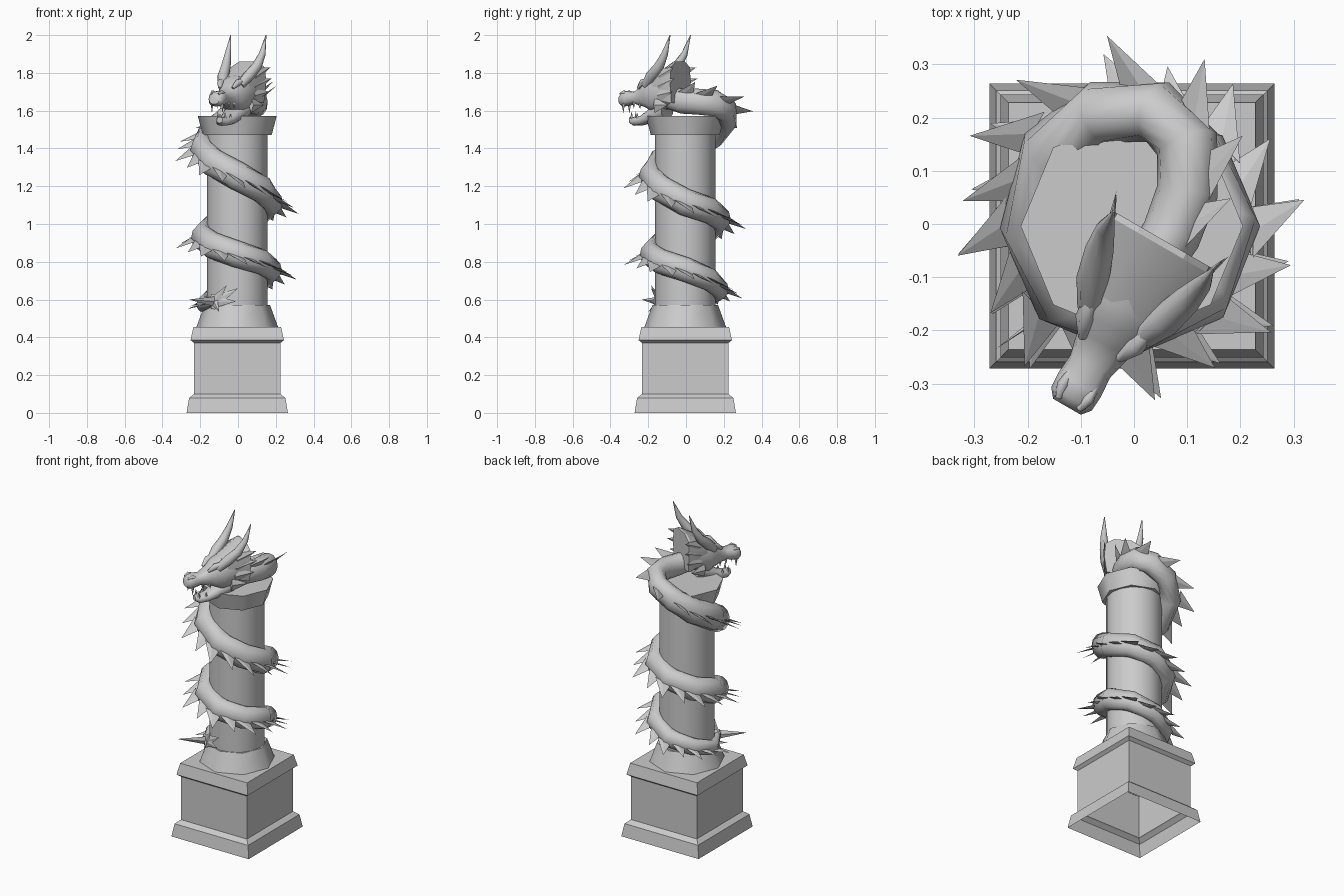
import bpy, bmesh, math
from mathutils import Vector

cube = bpy.data.objects.get("Cube")
if cube:
    bpy.data.objects.remove(cube)

stone = bpy.data.materials.new("grey_stone")
stone.use_nodes = True
GREY = (0.6, 0.6, 0.6, 1)
stone.diffuse_color = GREY
stone.node_tree.nodes["Principled BSDF"].inputs["Base Color"].default_value = GREY
UP = Vector((0, 0, 1))
AXIS = -0.004  # x and y of the column's axis


def finish(name, bm, smooth=35):
    """Turn a bmesh into a named object, smooth below the given angle."""
    bmesh.ops.recalc_face_normals(bm, faces=bm.faces)
    me = bpy.data.meshes.new(name)
    bm.to_mesh(me)
    bm.free()
    me.materials.append(stone)
    if smooth:
        for p in me.polygons:
            p.use_smooth = True
        me.set_sharp_from_angle(angle=math.radians(smooth))
    ob = bpy.data.objects.new(name, me)
    bpy.context.collection.objects.link(ob)


def loft(name, rings, caps=(True, True), smooth=35):
    """Skin a list of equal-length point rings."""
    bm = bmesh.new()
    vs = [[bm.verts.new(p) for p in ring] for ring in rings]
    n = len(vs[0])
    for a, b in zip(vs, vs[1:]):
        for i in range(n):
            j = (i + 1) % n
            bm.faces.new((a[i], a[j], b[j], b[i]))
    if caps[0]:
        bm.faces.new(vs[0])
    if caps[1]:
        bm.faces.new(vs[-1])
    finish(name, bm, smooth)


def polar(r, a, z):
    """Point at radius r and angle a around the column's axis."""
    return Vector((AXIS + r * math.cos(a), AXIS + r * math.sin(a), z))


def stack(name, n, profile, turn=0, caps=(False, True), smooth=35):
    """Vertical n-sided solid from (radius, z) pairs."""
    loft(name, [[polar(r, turn + math.tau * i / n, z) for i in range(n)] for r, z in profile],
         caps, smooth)


def frames(path):
    """Tangent, side and up vectors along a path of points."""
    out = []
    for i in range(len(path)):
        t = (path[min(i + 1, len(path) - 1)] - path[max(i - 1, 0)]).normalized()
        side = t.cross(UP).normalized()
        out.append((t, side, side.cross(t)))
    return out


def tube(name, path, radii, n=10, tall=1.0):
    """Tapered tube along a path, its section stretched upwards by tall."""
    rings = []
    for p, r, (t, s, u) in zip(path, radii, frames(path)):
        rings.append([p + r * (s * math.cos(math.tau * k / n) + u * tall * math.sin(math.tau * k / n))
                      for k in range(n)])
    loft(name, rings, smooth=60)


def add_fin(bm, a, b, tip, normal, thick=0.01):
    """Thin pointed blade on base a-b, thickest at the middle of its base."""
    m = (a + b) / 2
    va, vb, vt, v1, v2 = [bm.verts.new(p) for p in (a, b, tip, m + normal * thick, m - normal * thick)]
    for f in ((va, v1, vt), (v1, vb, vt), (vb, v2, vt), (v2, va, vt), (va, v2, vb, v1)):
        bm.faces.new(f)


# Square pedestal, hollow underneath
stack("pedestal", 4, [(h * math.sqrt(2), z) for h, z in (
    (0.268, 0), (0.255, 0.078), (0.235, 0.095), (0.228, 0.1), (0.228, 0.37),
    (0.247, 0.385), (0.245, 0.395), (0.232, 0.455))], math.pi / 4, smooth=0)

# Column with eight-sided foot and capital
stack("column_foot", 8, [(0.216, 0.455), (0.174, 0.57)], smooth=60)
stack("column_shaft", 16, [(0.16, 0.56), (0.16, 1.48)])
stack("column_capital", 8, [(0.182, 1.47), (0.209, 1.572)], caps=(True, True), smooth=60)

# Body path: neck points, then a descending spiral (angle, height, thickness)
path = [Vector(p) for p in ((0.02, -0.10, 1.67), (0.07, -0.02, 1.65), (0.1, 0.06, 1.648),
                            (0.1, 0.15, 1.64), (0.045, 0.21, 1.605))]
radii = [0.05, 0.056, 0.058, 0.06, 0.06]
KEYS = [(105, 1.55, .06), (135, 1.475, .064), (180, 1.395, .068), (270, 1.255, .065),
        (360, 1.115, .061), (450, 1.03, .06), (540, .93, .064), (630, .84, .06),
        (720, .76, .055), (810, .655, .05), (900, .575, .036), (948, .59, .016)]


def key_at(a):
    for (a0, z0, r0), (a1, z1, r1) in zip(KEYS, KEYS[1:]):
        if a <= a1:
            k = (a - a0) / (a1 - a0)
            return z0 + (z1 - z0) * k, r0 + (r1 - r0) * k


for a in [105] + list(range(135, 931, 45)) + [948]:
    z, r = key_at(a)
    path.append(polar({105: 0.222, 135: 0.205}.get(a, 0.18), math.radians(a), z))
    radii.append(r)
tube("serpent_body", path, radii, n=12, tall=1.18)

# Back fins, one row of broad blades leaning towards the tail
bm = bmesh.new()
fr = frames(path)
for i in range(1, len(path) - 1):
    for k in ((0.0, 0.5) if i > 5 else (0.3,)):
        p = path[i].lerp(path[i + 1], k)
        r = radii[i] + (radii[i + 1] - radii[i]) * k
        t = fr[i][0].lerp(fr[i + 1][0], k).normalized()
        s = t.cross(UP).normalized()
        u = s.cross(t)
        tilt = math.radians(max(-14, 65 - 11 * i))
        out = s * math.cos(tilt) + u * math.sin(tilt)
        nrm = t.cross(out)
        size = min(1, r / 0.058)
        base = p + out * r * 0.8
        tip = base + out * (0.093 if k else 0.1) * size + t * 0.07 * size
        add_fin(bm, base - t * 0.06 * size, base + t * 0.045 * size, tip, nrm, 0.006)
finish("back_fins", bm, 0)

# Tail tuft: a fan of overlapping leaf blades
bm = bmesh.new()
end = path[-1]
for tip, half in (((0.0, -0.185, 0.66), 0.04), ((-0.01, -0.19, 0.59), 0.04),
                  ((-0.06, -0.185, 0.675), 0.035), ((-0.1, -0.2, 0.535), 0.03),
                  ((-0.26, -0.235, 0.6), 0.03)):
    tip = Vector(tip)
    d = (tip - end).normalized()
    across = d.cross(Vector((0.5, 0.85, 0))).normalized()
    start = end - d * 0.02
    add_fin(bm, start - across * half, start + across * half, tip, d.cross(across))
finish("tail_tuft", bm, 0)

# Head, in its own forward / side / height frame
ORIGIN = Vector((0.055, -0.03, 0))
FWD, SIDE = Vector((-0.5, -0.866, 0)), Vector((0.866, -0.5, 0))


def head(f, s, z):
    return ORIGIN + FWD * f + SIDE * s + UP * z


def head_loft(name, sections, n=12, power=0.75):
    """Rounded-box sections (forward, half width, bottom, top)."""
    rings = []
    for f, w, lo, hi in sections:
        ring = []
        for k in range(n):
            c, s = math.cos(math.tau * k / n), math.sin(math.tau * k / n)
            ring.append(head(f, w * math.copysign(abs(c) ** power, c),
                             (lo + hi) / 2 + (hi - lo) / 2 * math.copysign(abs(s) ** power, s)))
        rings.append(ring)
    loft(name, rings, smooth=50)


head_loft("skull_and_snout", [
    (0.03, 0.09, 1.63, 1.82), (0.09, 0.092, 1.60, 1.805), (0.15, 0.085, 1.59, 1.785),
    (0.19, 0.073, 1.61, 1.765), (0.225, 0.055, 1.622, 1.73), (0.275, 0.043, 1.635, 1.70),
    (0.315, 0.046, 1.625, 1.705), (0.345, 0.044, 1.622, 1.70), (0.362, 0.03, 1.635, 1.68)])
head_loft("lower_jaw", [
    (0.08, 0.065, 1.56, 1.67), (0.16, 0.058, 1.54, 1.62), (0.23, 0.043, 1.522, 1.575),
    (0.28, 0.035, 1.52, 1.565), (0.305, 0.018, 1.535, 1.567)])

# Crest plate fanning out behind the skull
outline = [(-0.095, 1.64), (0.095, 1.64), (0.11, 1.75), (0.1, 1.83), (0.05, 1.86),
           (-0.05, 1.86), (-0.1, 1.83), (-0.11, 1.75)]
loft("crest", [[head(0.15, s * 0.7, 1.7 + (z - 1.7) * 0.5) for s, z in outline],
               [head(0.012, s, z) for s, z in outline],
               [head(0, s, z) for s, z in outline]], smooth=25)

cheeks, teeth = bmesh.new(), bmesh.new()
for side, label in ((1, "left"), (-1, "right")):
    # Swept horns
    tube(label + "_horn", [head(f, s * side, z) for f, s, z in (
        (0.18, 0.055, 1.735), (0.13, 0.078, 1.785), (0.075, 0.095, 1.835),
        (0.035, 0.105, 1.9), (0.0, 0.108, 2.0))], [0.024, 0.031, 0.027, 0.018, 0.002], n=8)
    # Brow and nostril bumps
    tube(label + "_brow", [head(f, s * side, z) for f, s, z in (
        (0.235, 0.04, 1.72), (0.2, 0.055, 1.75), (0.15, 0.065, 1.765))], [0.008, 0.018, 0.012], n=6)
    tube(label + "_nostril", [head(f, s * side, z) for f, s, z in (
        (0.355, 0.022, 1.688), (0.33, 0.028, 1.697), (0.295, 0.028, 1.69))], [0.006, 0.011, 0.005], n=6)
    # Cheek spikes sweeping back
    for f, z, tf, ts, tz in ((0.08, 1.78, -0.03, 0.118, 1.83), (0.085, 1.73, -0.035, 0.122, 1.77),
                             (0.09, 1.68, -0.02, 0.118, 1.70), (0.11, 1.63, 0.015, 0.105, 1.63)):
        add_fin(cheeks, head(f, 0.08 * side, z + 0.042), head(f, 0.08 * side, z - 0.042),
                head(tf, ts * side, tz), SIDE, 0.014)
    # Upper and lower teeth
    for f, s, z, length in ((0.33, 0.032, 1.635, -0.05), (0.265, 0.034, 1.645, -0.035),
                            (0.225, 0.042, 1.64, -0.03), (0.285, 0.022, 1.555, 0.042),
                            (0.245, 0.032, 1.56, 0.028)):
        add_fin(teeth, head(f - 0.01, s * side, z), head(f + 0.01, s * side, z),
                head(f, s * side, z + length), SIDE, 0.008)
finish("cheek_spikes", cheeks, 0)
finish("teeth", teeth, 0)
